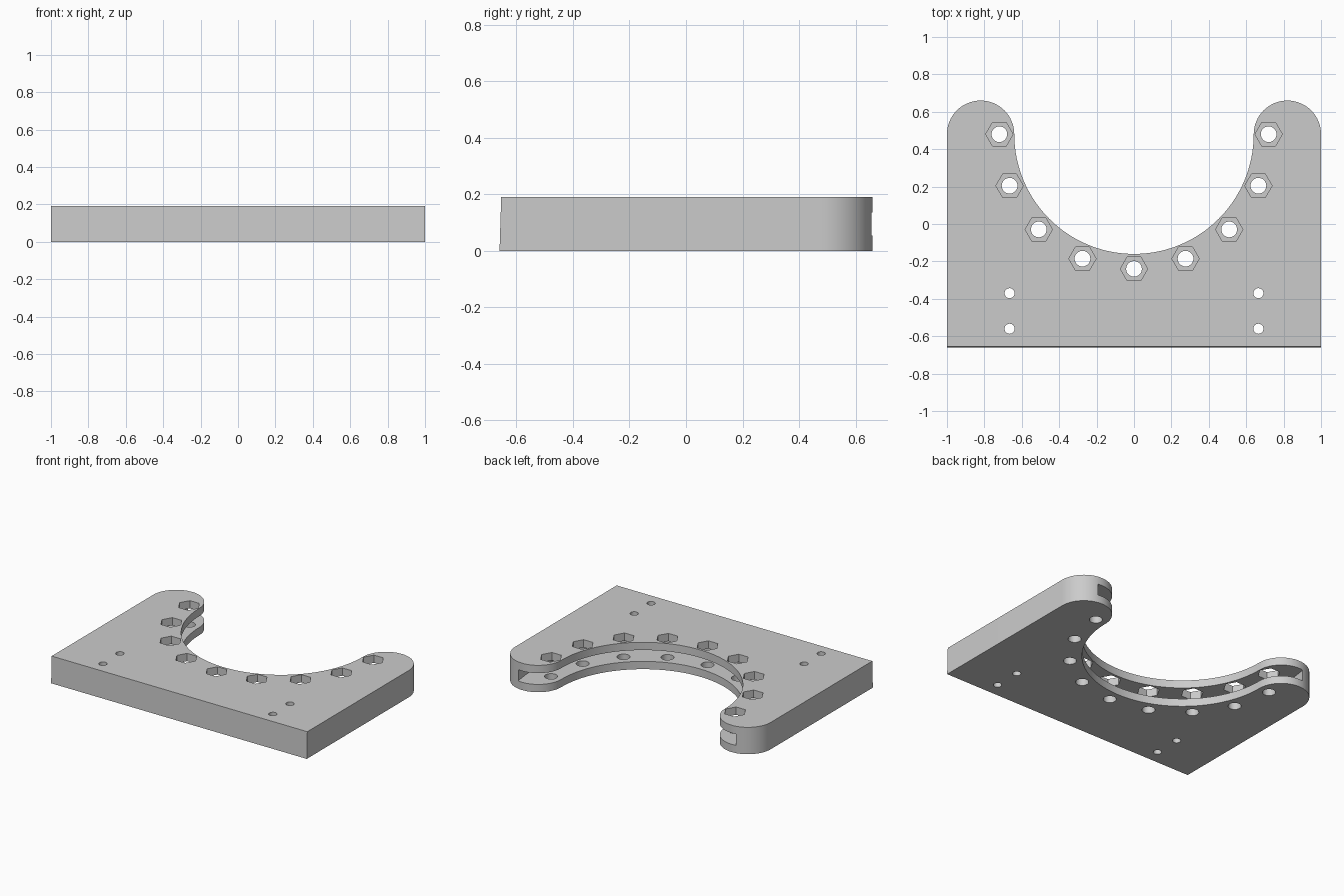
import bpy
import bmesh
from math import cos, sin, pi, radians

HEIGHT = 0.19
ARC_Y = 0.48          # centre of the bay and of the rounded arm tips
BAY_R, TIP_R, TIP_X = 0.64, 0.18, 0.82
BOLT_R = 0.72         # circle on which the bolts lie

cube = bpy.data.objects.get("Cube")
if cube:
    bpy.data.objects.remove(cube)


def arc(cx, cy, r, start, end, steps):
    """Points on a circular arc, both ends included."""
    angles = [radians(start + (end - start) * i / steps) for i in range(steps + 1)]
    return [(cx + r * cos(a), cy + r * sin(a)) for a in angles]


def add_prism(bm, points, z0, z1):
    """Closed prism over a counter-clockwise outline."""
    low = [bm.verts.new((x, y, z0)) for x, y in points]
    high = [bm.verts.new((x, y, z1)) for x, y in points]
    n = len(points)
    bm.faces.new(low[::-1])
    bm.faces.new(high)
    for i in range(n):
        j = (i + 1) % n
        bm.faces.new((low[i], low[j], high[j], high[i]))


def prisms(name, outlines, z0, z1):
    """Object made of one prism per outline."""
    bm = bmesh.new()
    for points in outlines:
        add_prism(bm, points, z0, z1)
    mesh = bpy.data.meshes.new(name)
    bm.to_mesh(mesh)
    bm.free()
    obj = bpy.data.objects.new(name, mesh)
    bpy.context.collection.objects.link(obj)
    return obj


def circle(x, y, r, sides):
    return arc(x, y, r, 0, 360, sides)[:-1]


def cut(target, cutter):
    """Subtract the cutter for good and remove it."""
    cutter.hide_render = True
    mod = target.modifiers.new("cut", 'BOOLEAN')
    mod.operation = 'DIFFERENCE'
    mod.solver = 'EXACT'
    mod.object = cutter
    bpy.context.view_layer.objects.active = target
    bpy.ops.object.modifier_apply(modifier=mod.name)
    bpy.data.objects.remove(cutter)


# Plate with two round-tipped arms around a half-round bay
outline = [(-1, -0.66), (1, -0.66)]
outline += arc(TIP_X, ARC_Y, TIP_R, 0, 180, 32)
outline += arc(0, ARC_Y, BAY_R, 0, -180, 80)[1:-1]
outline += arc(-TIP_X, ARC_Y, TIP_R, 0, 180, 32)
plate = prisms("bracket_plate", [outline], 0, HEIGHT)

# Front face leans back very slightly towards the top
for v in plate.data.vertices:
    if v.co.y < -0.6 and v.co.z > 0.1:
        v.co.y += 0.006

# Slot running inside the bay and out through the arm tips
cut(plate, prisms("slot_cutter", [circle(0, ARC_Y, 0.87, 128)], 0.055, 0.135))

# Bolt holes and small mounting holes, right through
bolts = arc(0, ARC_Y, BOLT_R, 180, 360, 8)
holes = [circle(x, y, 0.042, 32) for x, y in bolts]
holes += [circle(x, y, 0.027, 24) for x in (-0.665, 0.665) for y in (-0.37, -0.56)]
cut(plate, prisms("hole_cutter", holes, -0.1, 0.3))

# Hexagonal nut openings in the upper layer only
cut(plate, prisms("nut_cutter", [circle(x, y, 0.073, 6) for x, y in bolts], 0.095, 0.3))

# Plain grey finish
grey = bpy.data.materials.new("light_grey")
grey.use_nodes = True
colour = (0.6, 0.6, 0.6, 1)
grey.diffuse_color = colour
grey.node_tree.nodes["Principled BSDF"].inputs["Base Color"].default_value = colour
plate.data.materials.clear()
plate.data.materials.append(grey)
for p in plate.data.polygons:
    p.material_index = 0

bpy.ops.object.select_all(action='DESELECT')
plate.select_set(True)
bpy.context.view_layer.objects.active = plate
bpy.ops.object.shade_smooth_by_angle(angle=radians(30))
